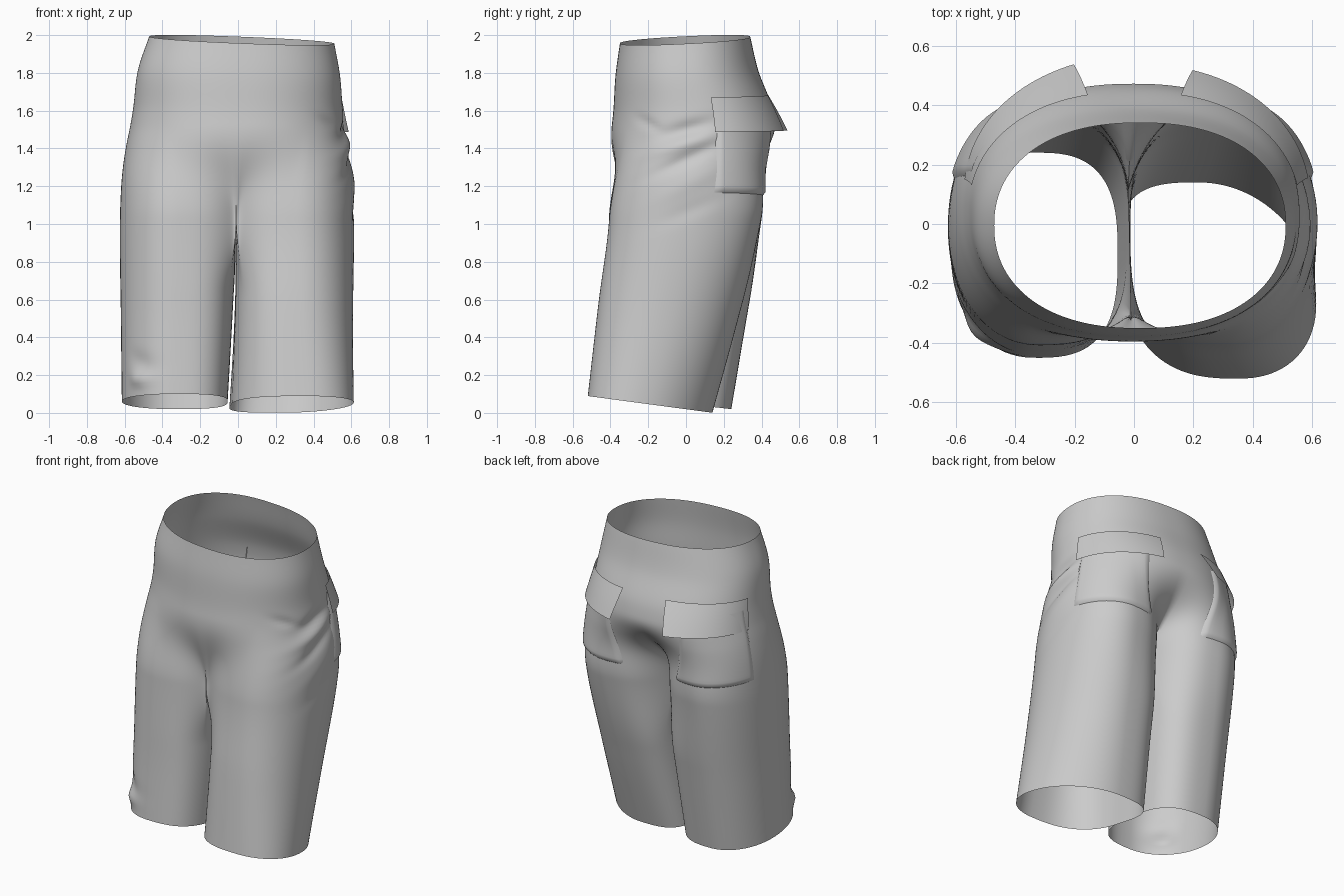
import bpy, bmesh, math
from mathutils import Vector

if "Cube" in bpy.data.objects:
    bpy.data.objects.remove(bpy.data.objects["Cube"])

CROTCH, TOP = 1.03, 1.975
OUT_SPAN = math.radians(150)      # half of the leg ring that joins the hips
FRONT_SEAM, BACK_SEAM = Vector((-0.01, -0.32)), Vector((-0.02, 0.11))

# height: x centre, x radius, y centre, y radius
HIPS = [(1.03, -.005, .62, 0, .41), (1.2, -.005, .615, .015, .425), (1.4, -.005, .587, .035, .44),
        (1.6, 0, .556, .037, .422), (1.8, .005, .535, .005, .378), (TOP, .02, .49, -.005, .345)]
# height: x centre, x radius, y centre, y radius, skew
LEGS = {1: [(.045, .285, .32, -.19, .33, .07), (.5, .295, .312, -.10, .37, .03),
            (CROTCH, .305, .31, 0, .41, 0), (1.4, .3, .3, .03, .43, 0)],
        -1: [(.06, -.335, .28, -.105, .345, 0), (.5, -.325, .295, -.055, .372, 0),
             (CROTCH, -.315, .31, 0, .412, 0), (1.4, -.305, .3, .03, .43, 0)]}
HEM_SLOPE = {1: -.136, -1: -.12}

# cloth folds: side, y, z, slope, length, width, depth
FOLDS = [(1, .0, 1.50, .25, .14, .04, -.022), (1, -.02, 1.42, .3, .16, .035, .014),
         (1, .0, 1.34, .45, .17, .035, -.018), (1, .02, 1.22, .5, .2, .06, .008),
         (1, -.2, 1.53, -.5, .07, .03, -.009), (1, .02, 1.07, .4, .15, .04, -.006),
         (-1, -.36, .18, .0, .05, .04, .02), (-1, -.36, .27, .3, .06, .05, -.01)]


def clamp(t):
    return max(0.0, min(1.0, t))


def smooth(t):
    t = clamp(t)
    return t * t * (3 - 2 * t)


def lookup(table, z):
    """Smooth curve through the rows of a table."""
    z = max(table[0][0], min(table[-1][0], z))
    i = next(k for k in range(len(table) - 1) if z <= table[k + 1][0])
    a, b = table[i], table[i + 1]
    before, after = table[max(i - 1, 0)], table[min(i + 2, len(table) - 1)]
    h = b[0] - a[0]
    t = (z - a[0]) / h
    result = []
    for k in range(1, len(a)):
        m0 = (b[k] - before[k]) / (b[0] - before[0]) * h
        m1 = (after[k] - a[k]) / (after[0] - a[0]) * h
        result.append(a[k] + (b[k] - a[k]) * smooth(t)
                      + m0 * t * (1 - t) ** 2 - m1 * t * t * (1 - t))
    return result


def power(v, n):
    return math.copysign(abs(v) ** (2 / n), v)


def leg_point(side, angle, z):
    """Rounded outside, flatter inside."""
    xc, rx, yc, ry, skew = lookup(LEGS[side], z)
    c, s = math.cos(angle), math.sin(angle)
    n = 2.1 if c > 0 else 2.9
    return Vector((xc + side * rx * power(c, n) - skew * s, yc + ry * power(s, n)))


def tilt(side, p, z):
    """Lift a flat ring point so that the waist and the hems slope."""
    up = clamp((z - 1.5) / (TOP - 1.5))
    down = clamp(CROTCH - z)
    yc = lookup(LEGS[side], z)[2]
    return Vector((p.x, p.y, z + up * (.05 * p.y - .04 * p.x) + down * HEM_SLOPE[side] * (p.y - yc)))


def seam_pull(z):
    return smooth((z - .6) / (CROTCH - .6))


def outer(side, u, z):
    """Cloth from the front seam (u=-1) round the outside to the back seam (u=1)."""
    p = leg_point(side, u * OUT_SPAN, z)
    p = p.lerp(BACK_SEAM if u > 0 else FRONT_SEAM, abs(u) ** 6 * seam_pull(z))
    if z > CROTCH:
        xc, rx, yc, ry = lookup(HIPS, z)
        a = u * math.pi / 2
        hip = Vector((xc + side * rx * power(math.cos(a), 2.3), yc + ry * power(math.sin(a), 2.2)))
        if abs(u) == 1:
            hip.x = xc
        p = hip.lerp(p, 1 - smooth((z - CROTCH) / .5))
    return tilt(side, p, z)


def inner(side, v, z):
    """Inner leg from the back seam (v=0) to the front seam (v=1)."""
    angle = OUT_SPAN + v * 2 * (math.pi - OUT_SPAN)
    p = leg_point(side, angle, z).lerp(BACK_SEAM.lerp(FRONT_SEAM, v), seam_pull(z))
    return tilt(side, p, z)


def normal(side, u, z):
    d = outer(side, min(u + .01, .99), z) - outer(side, max(u - .01, -.99), z)
    return Vector((d.y, -d.x, 0)).normalized() * side


def creased(side, u, z):
    p = outer(side, u, z)
    push = 0
    for s, y, fz, slope, length, width, depth in FOLDS:
        if s == side:
            across = (p.z - fz - slope * (p.y - y)) / width
            push += depth * math.exp(-across ** 2 - ((p.y - y) / length) ** 2)
    return p + normal(side, u, z) * push * smooth((.65 - abs(u)) / .25)


grey = bpy.data.materials.new("grey cloth")
grey.use_nodes = True
grey.diffuse_color = (.6, .6, .6, 1)
grey.node_tree.nodes["Principled BSDF"].inputs["Base Color"].default_value = (.6, .6, .6, 1)


def finish(name, bm, angle):
    bmesh.ops.remove_doubles(bm, verts=bm.verts, dist=.0004)
    bmesh.ops.recalc_face_normals(bm, faces=bm.faces)
    mesh = bpy.data.meshes.new(name)
    bm.to_mesh(mesh)
    bm.free()
    mesh.materials.append(grey)
    obj = bpy.data.objects.new(name, mesh)
    bpy.context.collection.objects.link(obj)
    bpy.ops.object.select_all(action="DESELECT")
    obj.select_set(True)
    bpy.context.view_layer.objects.active = obj
    bpy.ops.object.shade_smooth_by_angle(angle=math.radians(angle))


def add_grid(bm, rows):
    verts = [[bm.verts.new(p) for p in row] for row in rows]
    for a, b in zip(verts, verts[1:]):
        for i in range(len(a) - 1):
            bm.faces.new((a[i], a[i + 1], b[i + 1], b[i]))


def span(a, b, n):
    return [a + (b - a) * i / n for i in range(n + 1)]


# Shorts: hips and two open legs welded along the crotch seam
bm = bmesh.new()
for side in (1, -1):
    hem = LEGS[side][0][0]
    around = span(-1, 1, 72)
    leg_rows = span(hem, CROTCH, 44)
    add_grid(bm, [[creased(side, u, z) for u in around] for z in leg_rows])
    add_grid(bm, [[creased(side, u, z) for u in around] for z in span(CROTCH, TOP, 50)])
    add_grid(bm, [[inner(side, v, z) for v in span(0, 1, 20)] for z in leg_rows])
finish("shorts", bm, 80)

# Back pockets with flaps that flare out towards the seat; side flare, seat flare
for side, word, flare, seat_flare in ((1, "left", .03, .06), (-1, "right", .012, .08)):
    bm = bmesh.new()
    rows = []
    for t in span(0, 1, 24):
        row = []
        for w in span(0, 1, 24):
            low, high = .125 + .04 * t, .7 + .06 * t
            u, z = low + (high - low) * w, 1.165 - .02 * w + .45 * t
            lift = -.003 + .018 * math.sqrt(clamp(min(w, 1 - w, t) / .05))
            row.append(outer(side, u, z) + normal(side, u, z) * lift)
        rows.append(row)
    add_grid(bm, rows)
    finish(word + "_pocket", bm, 50)

    bm = bmesh.new()
    rows = []
    for t in span(0, 1, 8):
        row = []
        for w in span(0, 1, 28):
            u, z = .14 + (.71 - .03 * t) * w, 1.675 - .1 * t
            lift = .01 + (flare + (seat_flare - flare) * w) * t
            row.append(outer(side, u, z) + normal(side, u, z) * lift - Vector((0, 0, .085 * t)))
        rows.append(row)
    add_grid(bm, rows)
    finish(word + "_pocket_flap", bm, 50)
